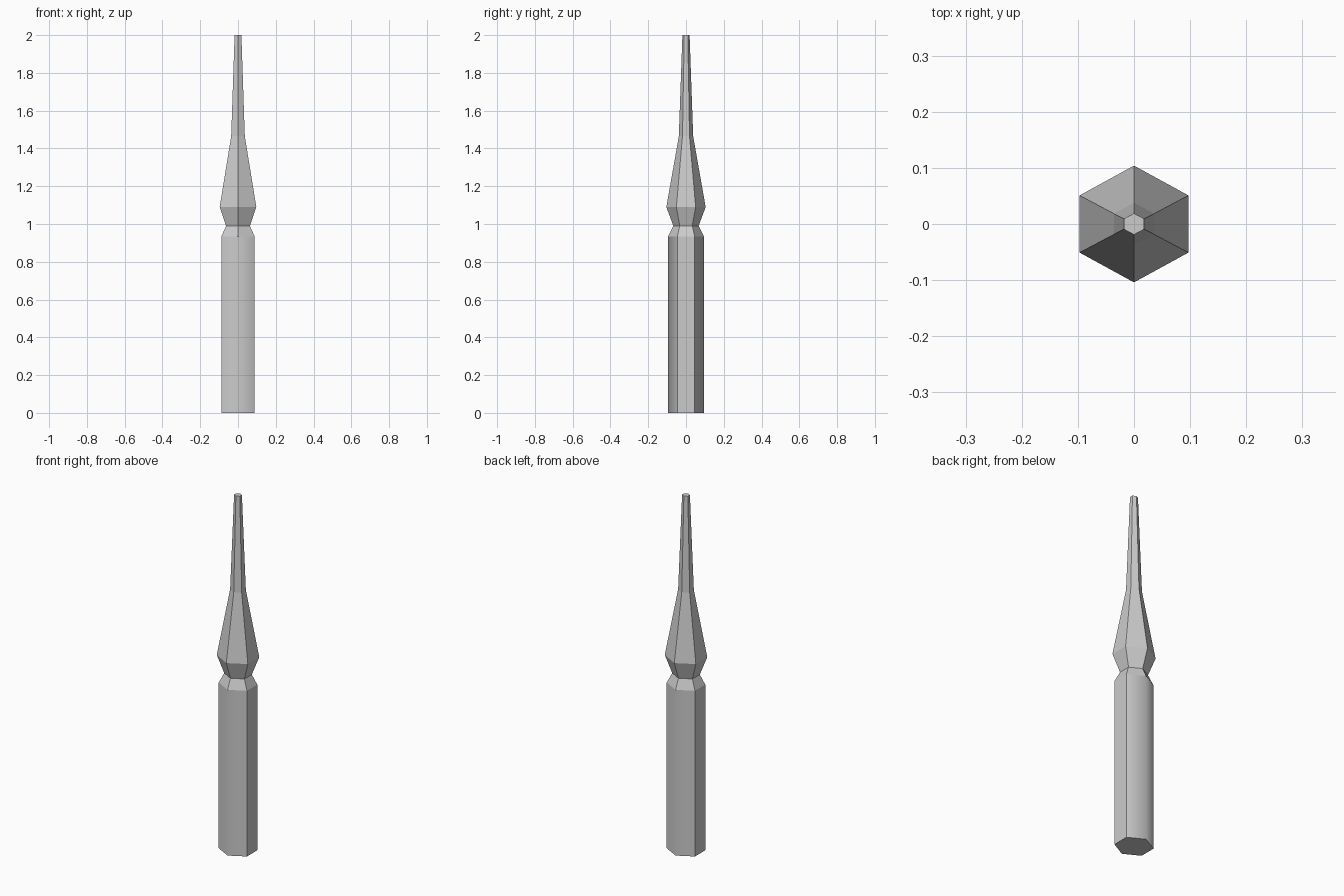
import bpy, bmesh, math

if "Cube" in bpy.data.objects:
    bpy.data.objects.remove(bpy.data.objects["Cube"])

# Slightly stretched hexagon: corners on +-y, flats on +-x
def hexagon(rx, ry, z):
    s = ry * 0.49
    return [(0, -ry, z), (rx, -s, z), (rx, s, z), (0, ry, z), (-rx, s, z), (-rx, -s, z)]

# Loft a stack of hexagons; smooth_bands have blended front and back corners
def hex_loft(name, sections, cap_bottom, cap_top, smooth_bands=()):
    bm = bmesh.new()
    rings = [[bm.verts.new(p) for p in hexagon(*s)] for s in sections]
    for k, (a, b) in enumerate(zip(rings, rings[1:])):
        for i in range(6):
            j = (i + 1) % 6
            f = bm.faces.new((a[i], a[j], b[j], b[i]))
            f.smooth = k in smooth_bands
    if cap_bottom:
        bm.faces.new(rings[0][::-1])
    if cap_top:
        bm.faces.new(rings[-1])
    bm.normal_update()
    for e in bm.edges:
        e.smooth = len(e.link_faces) == 2 and e.calc_face_angle() < math.radians(59.5)
    me = bpy.data.meshes.new(name)
    bm.to_mesh(me)
    bm.free()
    ob = bpy.data.objects.new(name, me)
    bpy.context.collection.objects.link(ob)
    return ob

# Handle: straight shaft with a chamfered collar
hex_loft("handle", [(0.088, 0.094, 0), (0.088, 0.094, 0.935), (0.063, 0.067, 0.99)],
         True, False, smooth_bands=(0,))

# Point: flared shoulder, then two tapers to a blunt tip
hex_loft("tapered_point", [(0.063, 0.067, 0.99), (0.097, 0.104, 1.09),
                           (0.036, 0.038, 1.465), (0.018, 0.019, 2.0)],
         False, True)
